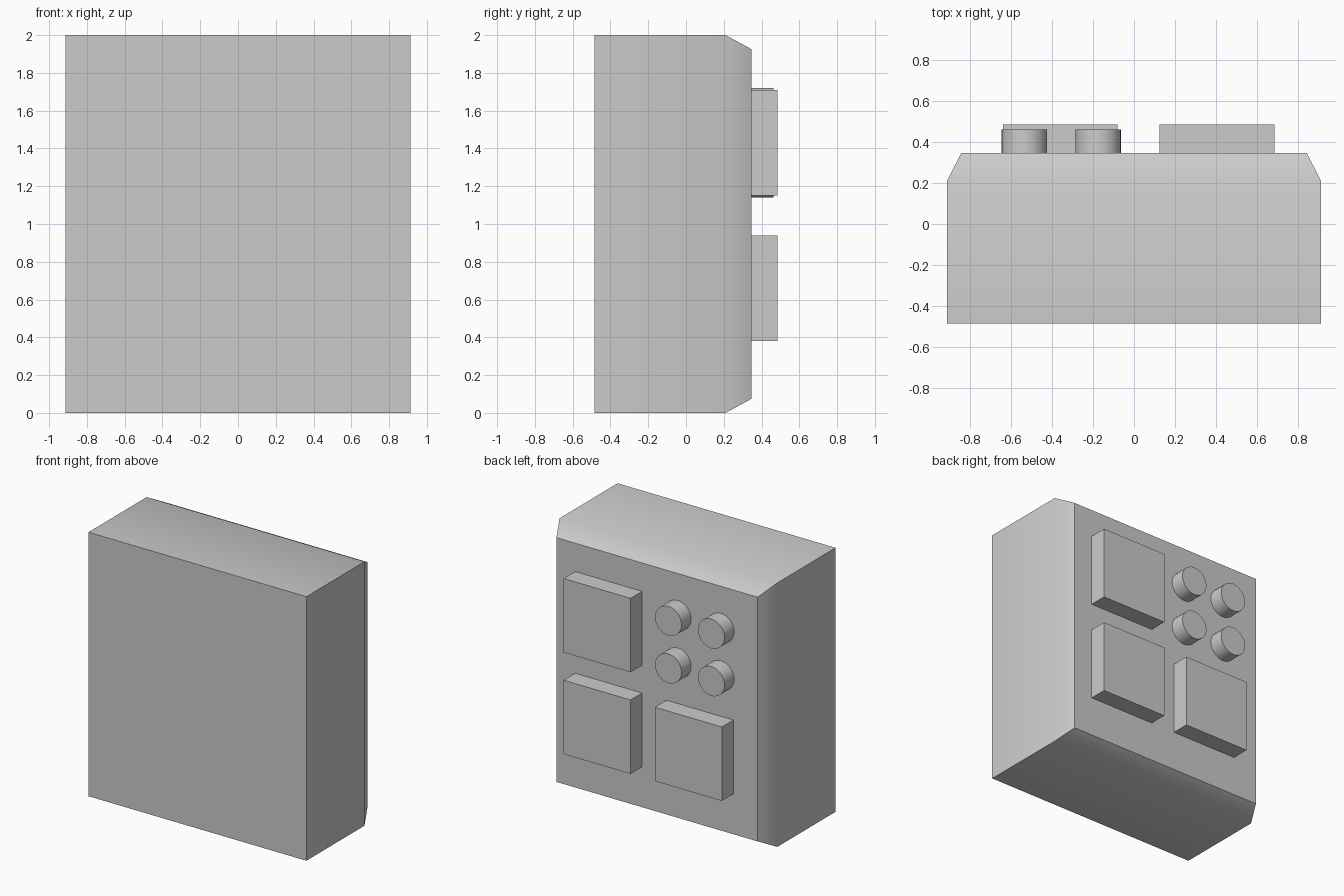
import bpy, bmesh, math

cube = bpy.data.objects.get("Cube")
if cube:
    bpy.data.objects.remove(cube, do_unlink=True)

grey = bpy.data.materials.new("light_grey")
grey.use_nodes = True
grey.diffuse_color = (0.6, 0.6, 0.6, 1)
grey.node_tree.nodes["Principled BSDF"].inputs["Base Color"].default_value = (0.6, 0.6, 0.6, 1)

FRONT, SHOULDER, BACK = -0.485, 0.21, 0.347


def finish(obj):
    obj.data.materials.append(grey)
    bpy.ops.object.select_all(action='DESELECT')
    obj.select_set(True)
    bpy.context.view_layer.objects.active = obj
    bpy.ops.object.shade_smooth_by_angle(angle=math.radians(30))


def loft(name, sections):
    """Join upright rectangles (y, half width, half height) around z = 1."""
    bm = bmesh.new()
    rings = [[bm.verts.new((sx * w, y, 1 + sz * h))
              for sx, sz in ((-1, -1), (1, -1), (1, 1), (-1, 1))]
             for y, w, h in sections]
    for a, b in zip(rings, rings[1:]):
        for i in range(4):
            j = (i + 1) % 4
            bm.faces.new((a[i], a[j], b[j], b[i]))
    bm.faces.new(rings[0])
    bm.faces.new(rings[-1])
    bmesh.ops.recalc_face_normals(bm, faces=bm.faces[:])
    mesh = bpy.data.meshes.new(name)
    bm.to_mesh(mesh)
    bm.free()
    obj = bpy.data.objects.new(name, mesh)
    bpy.context.collection.objects.link(obj)
    finish(obj)


def pad(name, x, z):
    depth = 0.485 - BACK
    bpy.ops.mesh.primitive_cube_add(size=1, location=(x, BACK + depth / 2, z))
    obj = bpy.context.object
    obj.name = name
    for v in obj.data.vertices:
        v.co.x *= 0.56
        v.co.y *= depth
        v.co.z *= 0.56
    finish(obj)


def stud(name, x, z):
    depth = 0.462 - BACK
    bpy.ops.mesh.primitive_cylinder_add(
        vertices=32, radius=0.111, depth=depth,
        location=(x, BACK + depth / 2, z), rotation=(math.pi / 2, 0, 0))
    obj = bpy.context.object
    obj.name = name
    finish(obj)


# Box body with chamfered back rim
loft("body", [(FRONT, 0.913, 1), (SHOULDER, 0.913, 1), (BACK, 0.843, 0.925)])

# Three square pads on the back
pad("upper_left_pad", 0.405, 1.43)
pad("lower_left_pad", 0.405, 0.66)
pad("lower_right_pad", -0.36, 0.66)

# Four round studs in the remaining quarter
for col, x in (("outer", -0.535), ("inner", -0.175)):
    for row, z in (("lower", 1.25), ("upper", 1.61)):
        stud(f"{row}_{col}_stud", x, z)
